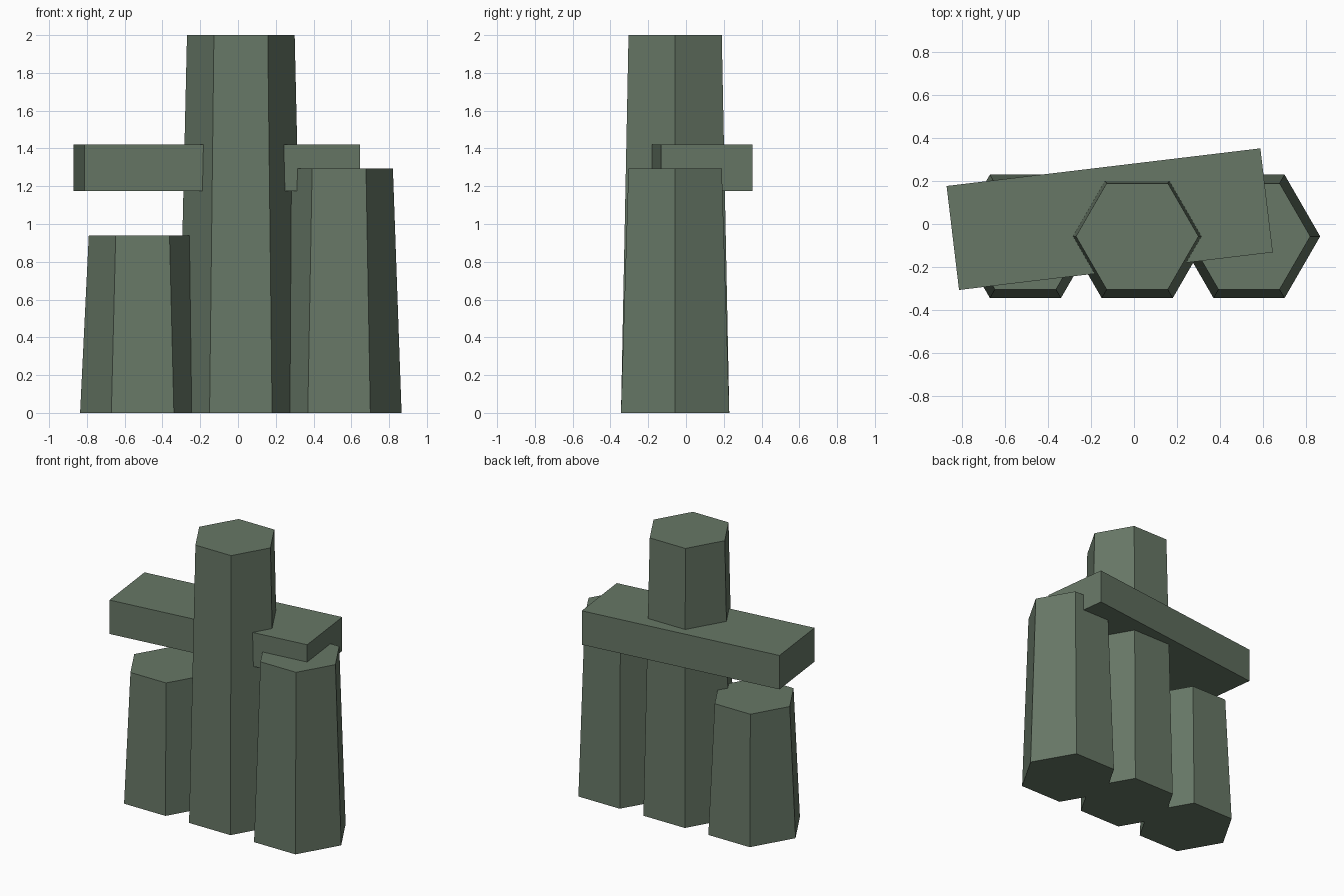
import bpy
import math

if "Cube" in bpy.data.objects:
    bpy.data.objects.remove(bpy.data.objects["Cube"])

stone = bpy.data.materials.new("grey green stone")
stone.diffuse_color = (0.135, 0.185, 0.133, 1.0)
stone.use_nodes = True
stone.node_tree.nodes["Principled BSDF"].inputs["Base Color"].default_value = stone.diffuse_color


def column(name, x, height):
    """Tapered hexagonal column standing on the ground, points along x."""
    bpy.ops.mesh.primitive_cone_add(vertices=6, radius1=0.331, radius2=0.285,
                                    depth=height, location=(x, -0.0575, height / 2),
                                    rotation=(0, 0, math.radians(30)))
    finish(name)


def finish(name):
    ob = bpy.context.object
    ob.name = name
    ob.data.materials.append(stone)


# Three upright columns
column("left_column", -0.505, 0.94)
column("middle_column", 0.015, 2.0)
column("right_column", 0.535, 1.295)

# Slightly turned crossbeam through the middle column
bpy.ops.mesh.primitive_cube_add(size=1, location=(-0.113, 0.0225, 1.2975),
                                rotation=(0, 0, math.radians(6.84)))
bpy.context.object.scale = (1.47, 0.487, 0.245)
finish("crossbeam")
